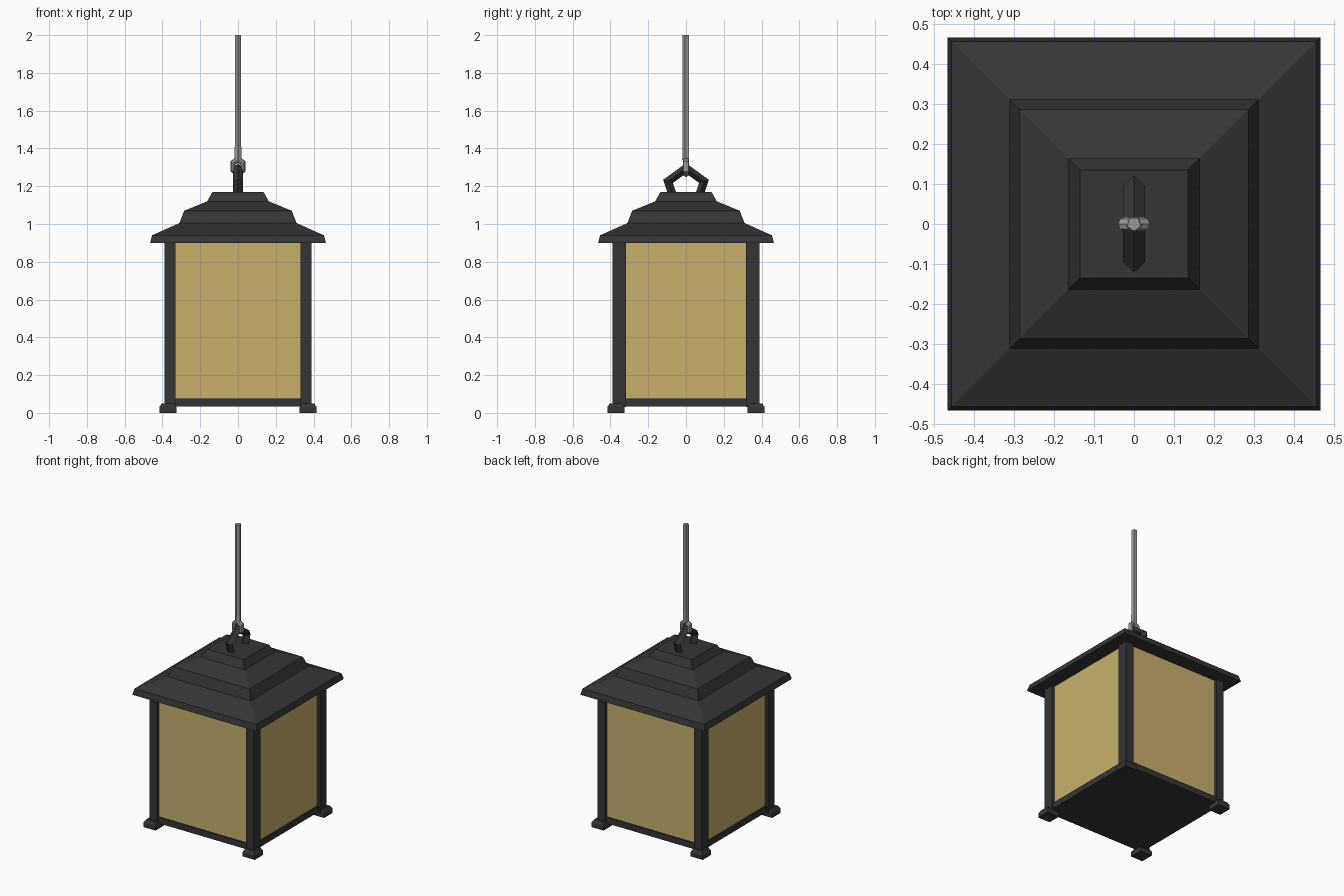
import bpy, bmesh, math
from mathutils import Matrix

if "Cube" in bpy.data.objects:
    bpy.data.objects.remove(bpy.data.objects["Cube"])


def material(name, rgb):
    m = bpy.data.materials.new(name)
    m.diffuse_color = (*rgb, 1)
    m.use_nodes = True
    m.node_tree.nodes["Principled BSDF"].inputs["Base Color"].default_value = m.diffuse_color
    return m


IRON = material("dark iron", (0.036, 0.036, 0.037))
GLASS = material("amber glass", (0.58, 0.44, 0.155))
STEEL = material("grey steel", (0.33, 0.33, 0.33))


def finish(name, bm, mat):
    bmesh.ops.recalc_face_normals(bm, faces=bm.faces)
    me = bpy.data.meshes.new(name)
    bm.to_mesh(me)
    bm.free()
    me.materials.append(mat)
    ob = bpy.data.objects.new(name, me)
    bpy.context.collection.objects.link(ob)
    return ob


def loft(name, rings, mat):
    """Skin a closed solid through a list of point loops."""
    bm = bmesh.new()
    loops = [[bm.verts.new(p) for p in r] for r in rings]
    n = len(loops[0])
    for a, b in zip(loops, loops[1:]):
        for i in range(n):
            j = (i + 1) % n
            bm.faces.new((a[i], a[j], b[j], b[i]))
    bm.faces.new(loops[0])
    bm.faces.new(loops[-1])
    return finish(name, bm, mat)


def rect(cx, cy, hx, hy, z):
    return [(cx + sx * hx, cy + sy * hy, z)
            for sx, sy in ((-1, -1), (1, -1), (1, 1), (-1, 1))]


def square_stack(name, profile, mat, cx=0, cy=0):
    return loft(name, [rect(cx, cy, h, h, z) for h, z in profile], mat)


def ring(name, major, minor, sides, section, matrix, mat):
    """Low-poly ring in the local XZ plane, one corner pointing up."""
    bm = bmesh.new()
    loops = []
    for i in range(sides):
        a = math.tau * i / sides
        loops.append([])
        for k in range(section):
            b = math.tau * k / section
            r = major + minor * math.cos(b)
            loops[-1].append(bm.verts.new(
                (r * math.sin(a), minor * math.sin(b), r * math.cos(a))))
    for i in range(sides):
        p, q = loops[i], loops[(i + 1) % sides]
        for k in range(section):
            m = (k + 1) % section
            bm.faces.new((p[k], p[m], q[m], q[k]))
    bm.transform(matrix)
    return finish(name, bm, mat)


# Stepped roof
square_stack("roof", [(0.465, 0.90), (0.455, 0.94), (0.31, 1.005), (0.285, 1.07),
                      (0.163, 1.12), (0.135, 1.17)], IRON)

# Glass body and floor tray
square_stack("glass_panes", [(0.37, 0.06), (0.37, 0.905)], GLASS)
square_stack("base_tray", [(0.38, 0.035), (0.38, 0.075)], IRON)

# Corner posts and feet
for sx, side in ((-1, "left"), (1, "right")):
    for sy, end in ((-1, "front"), (1, "back")):
        loft(f"{end}_{side}_post",
             [rect(sx * 0.361, sy * 0.3535, 0.029, 0.0365, z) for z in (0.03, 0.91)], IRON)
        square_stack(f"{end}_{side}_foot", [(0.045, 0), (0.045, 0.03), (0.033, 0.05)],
                     IRON, sx * 0.371, sy * 0.371)

# Roof loop (in the YZ plane) and the steel eye hooked through it
ring("roof_loop", 0.1, 0.027, 5, 4,
     Matrix.Translation((0, 0, 1.195)) @ Matrix.Rotation(math.pi / 2, 4, 'Z'), IRON)
ring("rod_eye", 0.036, 0.017, 6, 8,
     Matrix.Translation((0, 0, 1.305)) @ Matrix.Diagonal((0.85, 1, 1.05, 1)), STEEL)

# Five-sided hanging rod, flared where it meets the eye
loft("hanging_rod", [[(r * math.sin(math.tau * i / 5), -r * math.cos(math.tau * i / 5), z)
                      for i in range(5)]
                     for r, z in ((0.02, 1.34), (0.018, 1.41), (0.018, 2.0))], STEEL)
